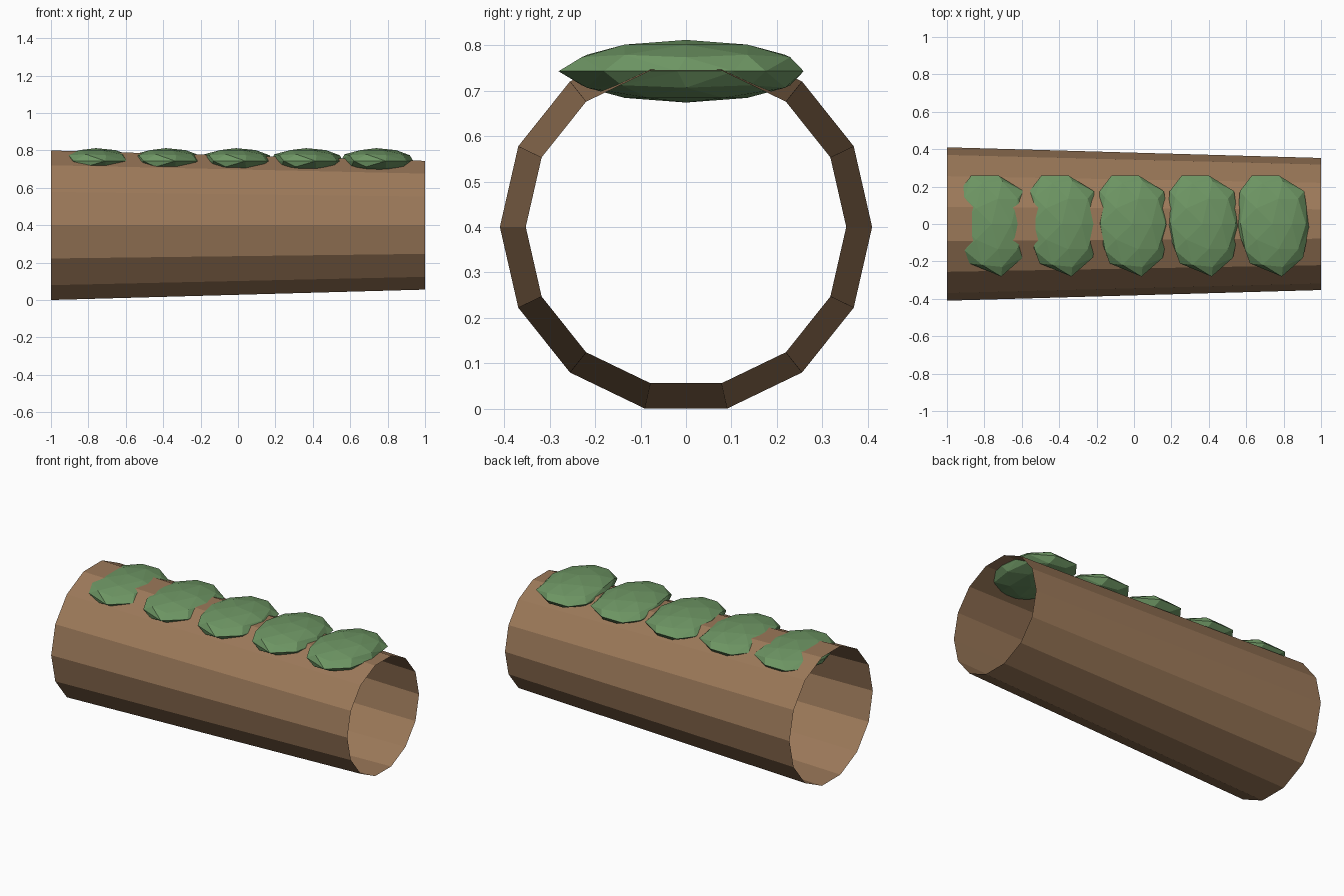
import bpy, bmesh, math
from mathutils import Matrix

if "Cube" in bpy.data.objects:
    bpy.data.objects.remove(bpy.data.objects["Cube"])


def material(name, color):
    m = bpy.data.materials.new(name)
    m.diffuse_color = (*color, 1)
    m.use_nodes = True
    m.node_tree.nodes["Principled BSDF"].inputs["Base Color"].default_value = m.diffuse_color
    return m


def add_object(name, bm, mat):
    mesh = bpy.data.meshes.new(name)
    bm.to_mesh(mesh)
    bm.free()
    mesh.materials.append(mat)
    ob = bpy.data.objects.new(name, mesh)
    bpy.context.collection.objects.link(ob)
    return ob


bark = material("bark", (0.33, 0.19, 0.10))
green = material("moss", (0.155, 0.305, 0.127))

# Hollow log: open, thin, tapered 14-sided tube lying along x
SIDES = 14
bm = bmesh.new()
rings = []
for x, r in ((-1, 0.41), (1, 0.353)):
    angles = [2 * math.pi * i / SIDES for i in range(SIDES)]
    rings.append([bm.verts.new((x, r * math.cos(a), 0.4 + r * math.sin(a)))
                  for a in angles])
for i in range(SIDES):
    j = (i + 1) % SIDES
    bm.faces.new((rings[0][i], rings[0][j], rings[1][j], rings[1][i]))
bmesh.ops.recalc_face_normals(bm, faces=bm.faces)
add_object("hollow_log", bm, bark)

# Moss clumps: flattened icospheres with an uneven rim, half sunk in the log
RIM = [(.9, .39), (.85, .65), (.175, .96), (-.55, .96), (-.87, .65),
       (-.95, -.07), (-.6, -.78), (.25, -1.04), (.82, -.67), (.985, -.07)]
for n in range(5):
    bm = bmesh.new()
    bmesh.ops.create_icosphere(bm, subdivisions=2, radius=1)
    for v in bm.verts:
        if abs(v.co.z) < 0.05:
            deg = math.degrees(math.atan2(v.co.y, v.co.x))
            v.co.x, v.co.y = RIM[round((deg - 18) / 36) % 10]
    bmesh.ops.transform(bm, verts=bm.verts,
                        matrix=Matrix.Diagonal((0.2, 0.27, 0.069, 1)))
    clump = add_object(f"moss_clump_{n + 1}", bm, green)
    clump.location = (-0.76 + 0.375 * n, 0, 0.743)
